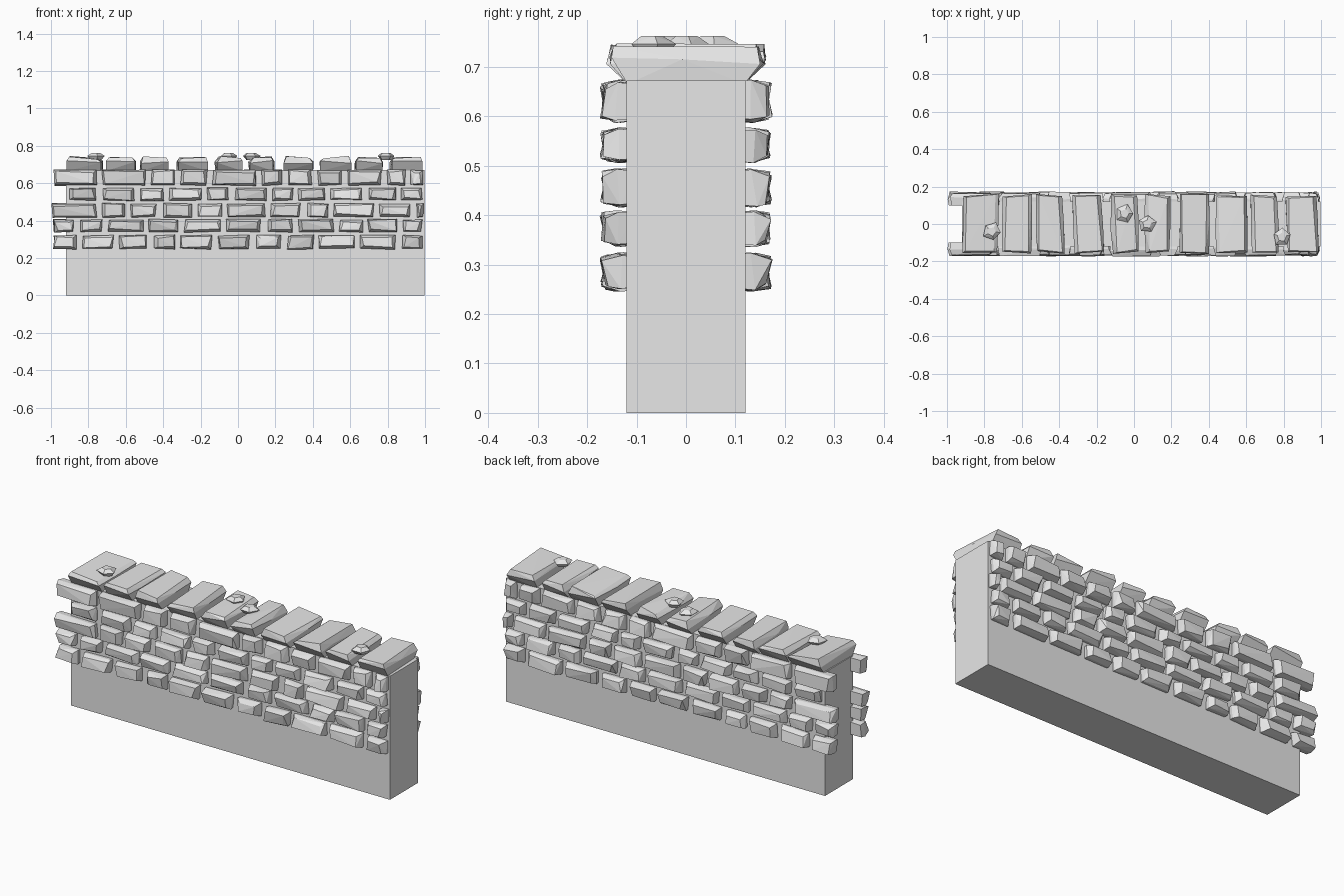
import bpy, bmesh, math, random
from mathutils import Vector

random.seed(4)

if "Cube" in bpy.data.objects:
    bpy.data.objects.remove(bpy.data.objects["Cube"], do_unlink=True)

stone_grey = bpy.data.materials.new("stone_grey")
stone_grey.use_nodes = True
grey = (0.8, 0.8, 0.8, 1)
stone_grey.diffuse_color = grey
stone_grey.node_tree.nodes["Principled BSDF"].inputs["Base Color"].default_value = grey


def rnd(low, high):
    return random.uniform(low, high)


def add_hull(bm, points):
    """Wrap one faceted stone around a small set of points."""
    verts = [bm.verts.new(p) for p in points]
    bmesh.ops.convex_hull(bm, input=verts)
    bmesh.ops.delete(bm, geom=[v for v in verts if not v.link_faces], context='VERTS')


def finish(bm, name):
    bmesh.ops.recalc_face_normals(bm, faces=bm.faces)
    mesh = bpy.data.meshes.new(name)
    bm.to_mesh(mesh)
    bm.free()
    mesh.materials.append(stone_grey)
    obj = bpy.data.objects.new(name, mesh)
    bpy.context.collection.objects.link(obj)
    return obj


def wall_stone(bm, x0, x1, z0, z1, side):
    """Block bedded in the core, with a chipped, narrower outer face."""
    cx, cz = (x0 + x1) / 2, (z0 + z1) / 2
    hx, hz = (x1 - x0) / 2, (z1 - z0) / 2
    points = []
    lean = rnd(-0.006, 0.006)
    for sx in (-1, 1):
        for sz in (-1, 1):
            ex = hx - rnd(0, 0.012)
            ez = hz - rnd(0, 0.008)
            points.append((cx + sx * ex * 0.95, side * 0.1, cz + sz * ez * 0.9))
            points.append((cx + sx * ex, side * rnd(0.125, 0.145), cz + sz * ez))
            points.append((cx + sx * (ex - rnd(0.005, 0.022)),
                           side * (rnd(0.162, 0.17) + lean * sz),
                           cz + sz * (ez - rnd(0.003, 0.016))))
    add_hull(bm, points)


# Solid core of the wall
bm = bmesh.new()
add_hull(bm, [(x, y, z) for x in (-0.92, 0.998) for y in (-0.12, 0.12) for z in (0, 0.672)])
finish(bm, "wall_core")

# Stone courses: bottom, top, then joint positions in hundredths
courses = [
    (0.245, 0.325, (-99, -84, -64, -46, -31, -11, 9, 26, 43, 65, 87, 101)),
    (0.335, 0.41, (-99, -85, -70, -48, -29, -7, 15, 32, 54, 69, 88, 101)),
    (0.415, 0.495, (-100, -73, -58, -41, -22, -6, 17, 36, 51, 75, 95, 102)),
    (0.505, 0.578, (-91, -73, -53, -37, -17, -2, 18, 32, 49, 69, 87, 101)),
    (0.586, 0.675, (-99, -73, -47, -31, -14, 12, 26, 42, 58, 79, 92, 102)),
]
for side, label in ((-1, "front"), (1, "back")):
    for number, (z0, z1, joints) in enumerate(courses, 1):
        bm = bmesh.new()
        for a, b in zip(joints, joints[1:]):
            wall_stone(bm, a / 100, b / 100 - 0.022, z0, z1, side)
        finish(bm, f"{label}_course_{number}")

# Large cap stones laid across the top
caps = [(-92, -72), (-71, -54), (-53, -37), (-33, -16), (-13, 3),
        (5, 20), (24, 41), (43, 61), (62, 78), (81, 99)]
for number, (a, b) in enumerate(caps, 1):
    cx, hx = (a + b) / 200, (b - a) / 200
    skew = rnd(-0.015, 0.015)
    tilt = rnd(-0.007, 0.007)
    points = []
    for sx in (-1, 1):
        for sy in (-1, 1):
            x = cx + sx * (hx - rnd(0.004, 0.014)) + sy * skew * 0.5
            y = sy * rnd(0.145, 0.163)
            points.append((x, sy * 0.118, 0.665))
            points.append((x, y, rnd(0.705, 0.722)))
            points.append((x - sx * rnd(0.008, 0.022), y * rnd(0.92, 0.98),
                           rnd(0.734, 0.742) + tilt * sx))
        points.append((cx + sx * hx * 0.94, rnd(-0.05, 0.05), 0.715))
    bm = bmesh.new()
    add_hull(bm, points)
    finish(bm, f"cap_stone_{number}")

# Small loose pebbles resting on the caps
for number, (x, y) in enumerate([(-0.76, -0.04), (-0.05, 0.055), (0.07, 0), (0.79, -0.07)], 1):
    points = []
    turn = rnd(0, math.pi)
    for radius, z in ((0.03, 0.725), (0.05, 0.746), (0.025, 0.762)):
        for i in range(5):
            angle = turn + i * math.tau / 5
            r = radius * rnd(0.9, 1.08)
            points.append(Vector((x, y, z)) + Vector((math.cos(angle), math.sin(angle), 0)) * r)
    bm = bmesh.new()
    add_hull(bm, points)
    finish(bm, f"pebble_{number}")
